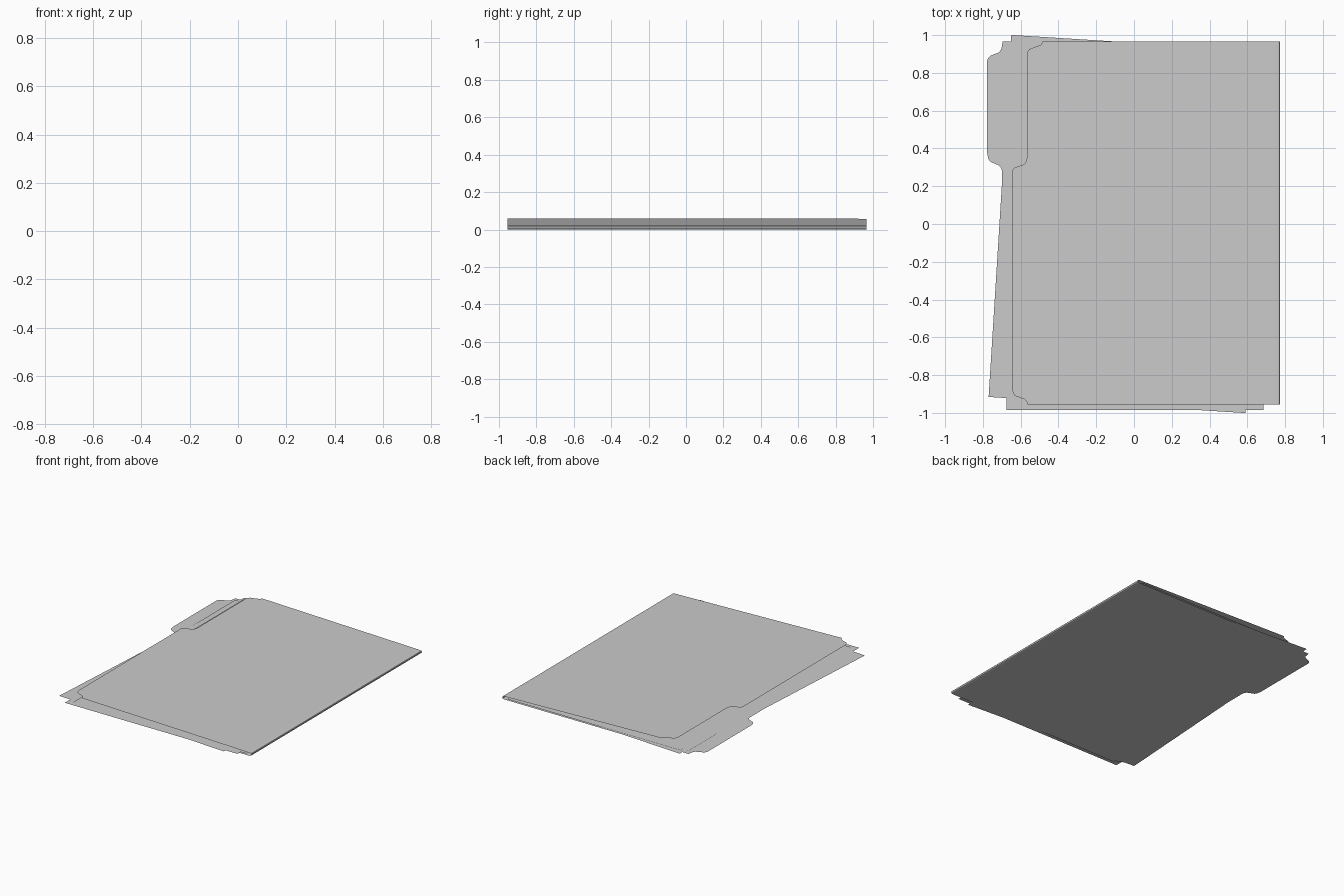
import bpy, bmesh
from mathutils import Matrix

if "Cube" in bpy.data.objects:
    bpy.data.objects.remove(bpy.data.objects["Cube"])

SPINE_X, Y0, Y1 = 0.745, -0.955, 0.965


def finish(name, bm):
    bmesh.ops.remove_doubles(bm, verts=bm.verts, dist=0.0002)
    mesh = bpy.data.meshes.new(name)
    bm.to_mesh(mesh)
    bm.free()
    ob = bpy.data.objects.new(name, mesh)
    bpy.context.collection.objects.link(ob)
    return ob


def add_flap(bm, edge, height, up=True):
    """Flat flap from the spine out to a shaped free edge (listed from +y to -y)."""
    outline = [(SPINE_X, Y1)] + edge + [(SPINE_X, Y0)]
    verts = [bm.verts.new((x, y, height(x))) for x, y in outline]
    bm.faces.new(verts if up else verts[::-1])


def s_step(xa, ya, xb, yb):
    """Soft S-shaped step between two levels of the free edge."""
    shape = [(0, 0), (0.06, 0.3), (0.2, 0.5), (0.8, 0.72), (0.93, 0.83), (1, 1)]
    return [(xa + (xb - xa) * u, ya + (yb - ya) * v) for u, v in shape]


def top_height(x):
    return 0.0215 + (SPINE_X - x) * 0.0277


# Folder: back flap with index tab, front flap with cut-out, rounded spine
bm = bmesh.new()
back = [(-0.695, Y1)] + s_step(-0.697, 0.955, -0.777, 0.865)
back += s_step(-0.777, 0.375, -0.70, 0.285) + [(-0.70, -0.89), (-0.68, -0.92), (-0.63, -0.94), (-0.62, Y0)]
add_flap(bm, back, lambda x: 0.0)

front = [(-0.485, Y1), (-0.49, 0.95), (-0.555, 0.925), (-0.567, 0.905)]
front += s_step(-0.567, 0.35, -0.645, 0.28)
front += s_step(-0.645, -0.87, -0.565, -0.95) + [(-0.563, Y0)]
add_flap(bm, front, top_height)

profile = [(SPINE_X, 0), (0.763, 0.001), (0.771, 0.004), (0.774, 0.009),
           (0.774, 0.014), (0.771, 0.018), (0.763, 0.0205), (SPINE_X, top_height(SPINE_X))]
rows = [[bm.verts.new((x, y, z)) for x, z in profile] for y in (Y0, Y1)]
for i in range(len(profile) - 1):
    bm.faces.new((rows[0][i], rows[1][i], rows[1][i + 1], rows[0][i + 1])[::-1])
finish("folder", bm)


# Loose paper sheets between the flaps: centre, height, turn in degrees
def sheet(name, cx, cy, z, turn):
    bm = bmesh.new()
    bmesh.ops.create_grid(bm, x_segments=1, y_segments=1, size=0.5)
    bmesh.ops.scale(bm, vec=(1.362, 1.92, 1), verts=bm.verts)
    bmesh.ops.rotate(bm, matrix=Matrix.Rotation(turn * 0.0174533, 3, 'Z'), verts=bm.verts)
    bmesh.ops.translate(bm, vec=(cx, cy, z), verts=bm.verts)
    finish(name, bm)


sheet("turned_paper", -0.03, 0.0, 0.0035, -3.58)
sheet("shifted_paper", 0.005, -0.026, 0.006, 0)
sheet("straight_paper_lower", 0.05, 0.005, 0.0085, 0)
sheet("straight_paper_upper", 0.05, 0.005, 0.011, 0)
